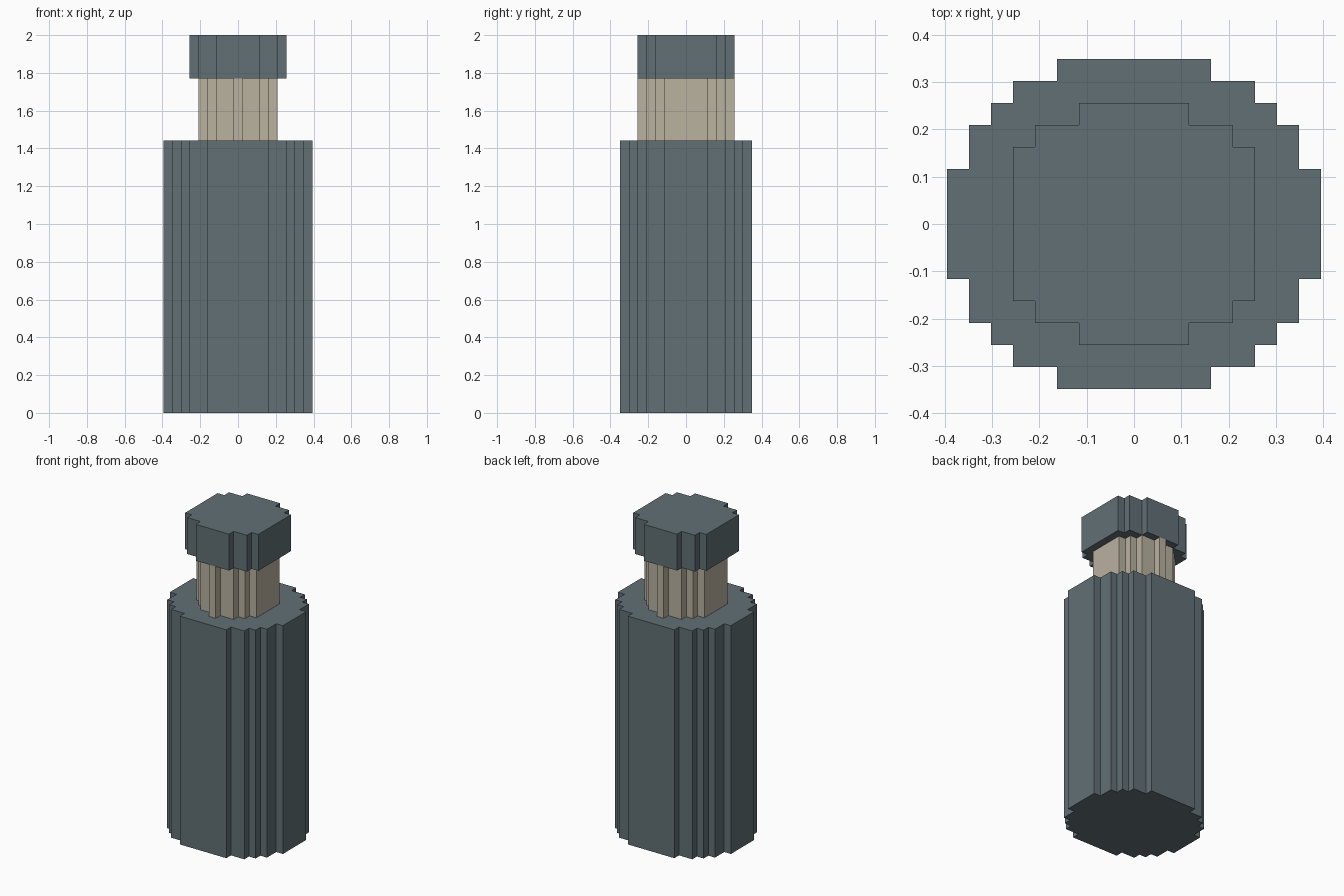
import bpy
import bmesh

cube = bpy.data.objects.get("Cube")
if cube:
    bpy.data.objects.remove(cube, do_unlink=True)

UNIT = 2 / 43  # one step of the blocky grid


def make_material(name, rgb):
    mat = bpy.data.materials.new(name)
    mat.use_nodes = True
    mat.diffuse_color = (*rgb, 1)
    mat.node_tree.nodes["Principled BSDF"].inputs["Base Color"].default_value = (*rgb, 1)
    return mat


def stepped_outline(steps):
    """Closed outline from (half width, half depth) steps, widest depth first."""
    quarter = []
    for i, (x, y) in enumerate(steps):
        quarter.append((x, y))
        if i + 1 < len(steps):
            quarter.append((x, steps[i + 1][1]))
    right = quarter + [(x, -y) for x, y in reversed(quarter)]
    return right + [(-x, -y) for x, y in right]


def stepped_column(name, steps, bottom, top, mat):
    bm = bmesh.new()
    verts = [bm.verts.new((x * UNIT, y * UNIT, bottom)) for x, y in stepped_outline(steps)]
    base = bm.faces.new(verts)
    extruded = bmesh.ops.extrude_face_region(bm, geom=[base], use_keep_orig=True)["geom"]
    raised = [g for g in extruded if isinstance(g, bmesh.types.BMVert)]
    bmesh.ops.translate(bm, verts=raised, vec=(0, 0, top - bottom))
    bmesh.ops.recalc_face_normals(bm, faces=bm.faces)
    mesh = bpy.data.meshes.new(name)
    bm.to_mesh(mesh)
    bm.free()
    mesh.materials.append(mat)
    obj = bpy.data.objects.new(name, mesh)
    bpy.context.collection.objects.link(obj)
    return obj


slate = make_material("slate grey", (0.122, 0.162, 0.178))
beige = make_material("warm beige", (0.491, 0.445, 0.352))

# Broad lower body
stepped_column("body", [(3.5, 7.5), (5.5, 6.5), (6.5, 5.5), (7.5, 4.5), (8.5, 2.5)],
               0, 1.443, slate)
# Narrow neck
stepped_column("neck", [(0.5, 5.5), (2.5, 4.5), (3.5, 3.5), (4.5, 2.5)],
               1.443, 1.77, beige)
# Overhanging cap
stepped_column("cap", [(2.5, 5.5), (4.5, 4.5), (5.5, 3.5)],
               1.77, 2, slate)
